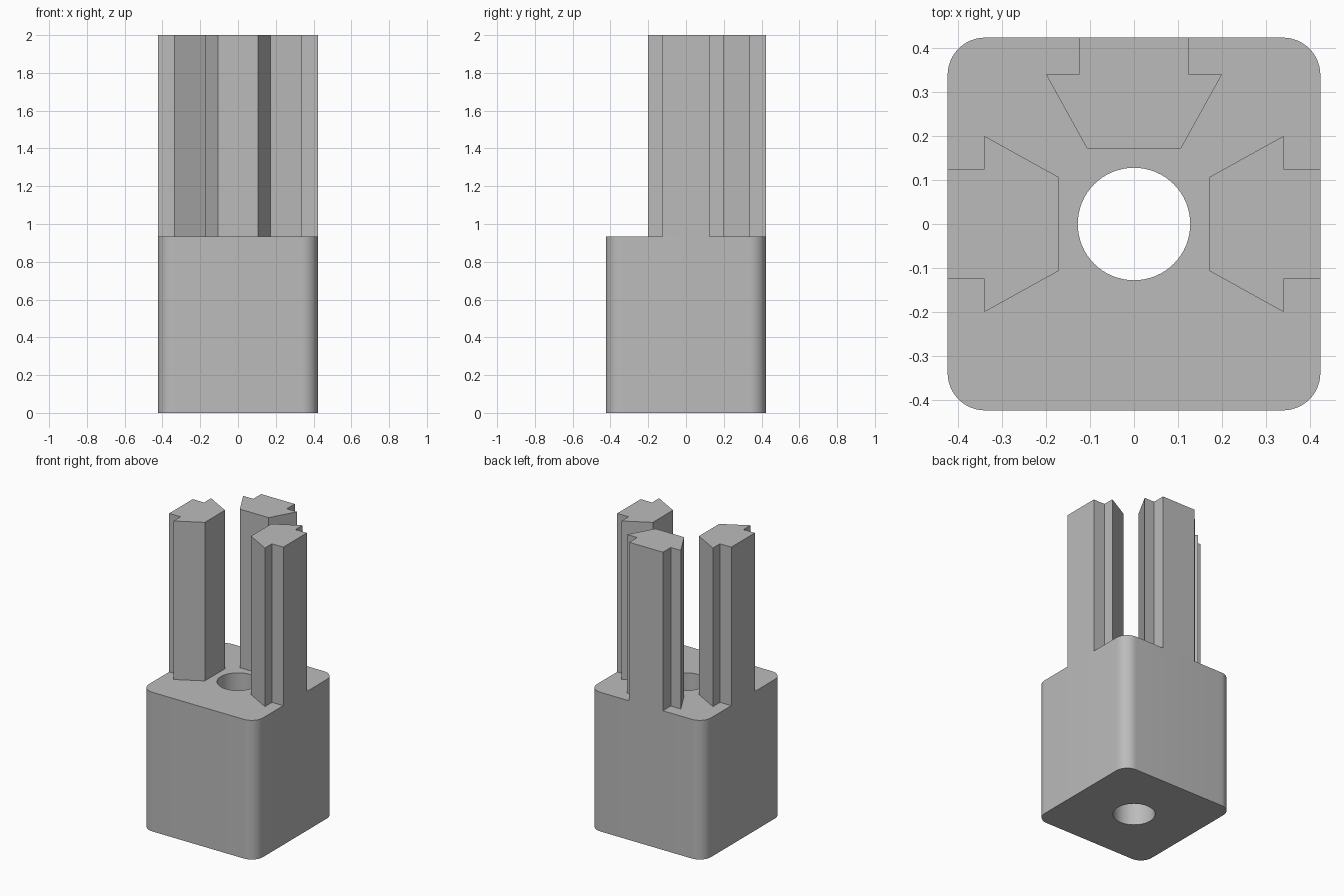
import bpy, bmesh
from math import sin, cos, pi, radians
from mathutils import Matrix

cube = bpy.data.objects.get("Cube")
if cube:
    bpy.data.objects.remove(cube, do_unlink=True)

HALF, CORNER, HOLE = 0.424, 0.085, 0.128
BASE_TOP, TOP = 0.935, 2.0

grey = bpy.data.materials.new("plain grey")
grey.use_nodes = True
colour = (0.5, 0.5, 0.5, 1)
grey.diffuse_color = colour
grey.node_tree.nodes["Principled BSDF"].inputs["Base Color"].default_value = colour


def extruded(name, loops, z0, z1, open_bottom=False):
    """Fill flat outlines (later ones are holes) and raise them to z1."""
    bm = bmesh.new()
    edges = []
    for loop in loops:
        verts = [bm.verts.new((x, y, z0)) for x, y in loop]
        edges += [bm.edges.new((a, b)) for a, b in zip(verts, verts[1:] + verts[:1])]
    bmesh.ops.triangle_fill(bm, edges=edges, use_beauty=True)
    floor = bm.faces[:]
    raised = bmesh.ops.extrude_face_region(bm, geom=floor, use_keep_orig=True)
    top = [v for v in raised["geom"] if isinstance(v, bmesh.types.BMVert)]
    bmesh.ops.translate(bm, verts=top, vec=(0, 0, z1 - z0))
    bmesh.ops.recalc_face_normals(bm, faces=bm.faces[:])
    if open_bottom:
        low = [f for f in bm.faces if all(v.co.z < z0 + 0.001 for v in f.verts)]
        bmesh.ops.delete(bm, geom=low, context="FACES_ONLY")
    bmesh.ops.dissolve_limit(bm, angle_limit=radians(0.5),
                             verts=bm.verts[:], edges=bm.edges[:])
    mesh = bpy.data.meshes.new(name)
    bm.to_mesh(mesh)
    bm.free()
    mesh.materials.append(grey)
    obj = bpy.data.objects.new(name, mesh)
    bpy.context.collection.objects.link(obj)
    return obj


def arc(cx, cy, r, start, sweep, steps):
    return [(cx + r * cos(start + sweep * i / steps),
             cy + r * sin(start + sweep * i / steps)) for i in range(steps + 1)]


# Rounded square base with a round through hole
inner = HALF - CORNER
outline = []
for i, (sx, sy) in enumerate([(1, 1), (-1, 1), (-1, -1), (1, -1)]):
    outline += arc(sx * inner, sy * inner, CORNER, i * pi / 2, pi / 2, 12)
bore = arc(0, 0, HOLE, 0, 2 * pi, 64)[:-1]
base = extruded("base_block", [outline, bore], 0, BASE_TOP)
bpy.context.view_layer.objects.active = base
base.select_set(True)
bpy.ops.object.shade_smooth_by_angle(angle=radians(30))

# Three notched prongs: back, right and left
half_profile = [(0.125, HALF), (0.125, 0.34), (0.2, 0.34), (0.107, 0.172)]
profile = half_profile + [(-x, y) for x, y in reversed(half_profile)]
for name, turn in [("back_prong", 0), ("right_prong", 90), ("left_prong", -90)]:
    prong = extruded(name, [profile], BASE_TOP, TOP, open_bottom=True)
    prong.data.transform(Matrix.Rotation(radians(turn), 4, "Z"))
